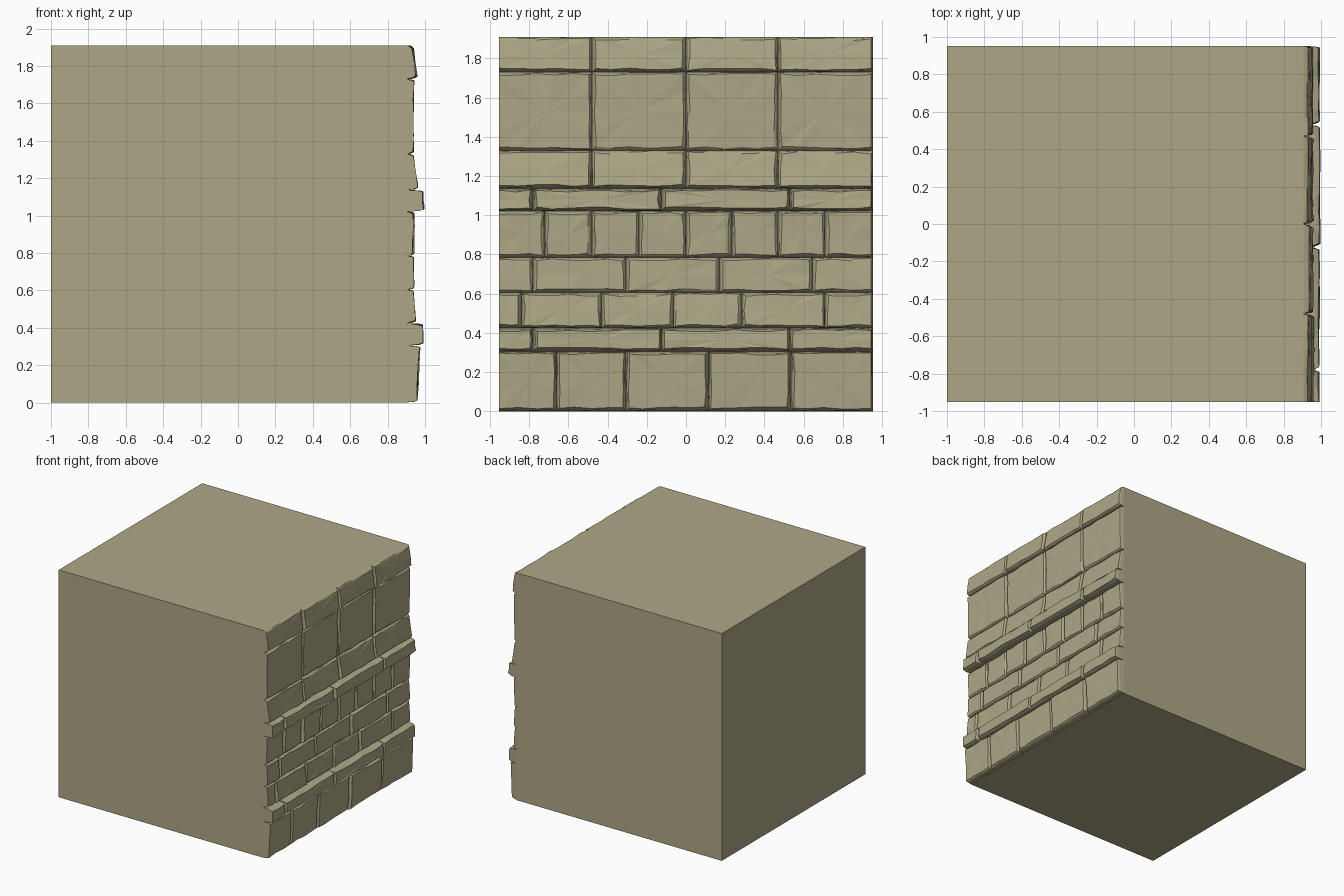
import bpy, bmesh, random

if "Cube" in bpy.data.objects:
    bpy.data.objects.remove(bpy.data.objects["Cube"])
random.seed(7)

stone = bpy.data.materials.new("sandstone")
stone.diffuse_color = (0.42, 0.39, 0.24, 1)
stone.use_nodes = True
stone.node_tree.nodes["Principled BSDF"].inputs["Base Color"].default_value = stone.diffuse_color
BACK, END = 0.905, 0.953   # wall plane and half width


def make_object(name, bm):
    bmesh.ops.recalc_face_normals(bm, faces=bm.faces)
    mesh = bpy.data.meshes.new(name)
    bm.to_mesh(mesh)
    bm.free()
    mesh.materials.append(stone)
    obj = bpy.data.objects.new(name, mesh)
    bpy.context.collection.objects.link(obj)


# Plain solid block
bm = bmesh.new()
bmesh.ops.create_cube(bm, size=1)
for v in bm.verts:
    v.co = ((v.co.x + 0.5) * (BACK + 1) - 1, v.co.y * 2 * END, (v.co.z + 0.5) * 1.91)
make_object("wall_block", bm)


def outline(ny, nz):
    """Unit rectangle perimeter as (u, v) pairs."""
    return ([(i / ny, 0) for i in range(ny)] + [(1, i / nz) for i in range(nz)]
            + [(1 - i / ny, 1) for i in range(ny)] + [(0, 1 - i / nz) for i in range(nz)])


def brick(bm, y0, y1, z0, z1, x_low, x_high):
    """Rough block: base loop on the wall, wavy shoulder loop, smaller wavy face."""
    pts = outline(max(2, round((y1 - y0) / 0.09)), max(2, round((z1 - z0) / 0.09)))
    depth = random.uniform(-0.004, 0.004)
    left_end, right_end = y0 <= -END, y1 >= END
    loops = []
    waves = [random.uniform(-0.006, 0.006) for _ in pts]
    for out, inset in ((0, 0), (0.72, 0.007), (1, 0.016)):
        loop = []
        for (u, v), w in zip(pts, waves):
            wave = w * out
            a = 0 if left_end else inset + wave
            b = inset * 0.6 if right_end else inset + wave
            y = y0 + u * (y1 - y0) + (a if u == 0 else -b if u == 1 else 0)
            z = z0 + v * (z1 - z0)
            if v == 0:
                z += inset + wave
            elif v == 1:
                z -= inset * 0.8 + wave
            top = x_low + (x_high - x_low) * v + depth
            x = BACK + (top - BACK) * out
            if out == 1:
                x += random.uniform(-0.003, 0.003)
            loop.append(bm.verts.new((x, y, z)))
        loops.append(loop)
    n = len(pts)
    for lo, hi in zip(loops, loops[1:]):
        for i in range(n):
            j = (i + 1) % n
            bm.faces.new((lo[i], lo[j], hi[j], hi[i]))
    # Face fan around a centre point
    xm = (x_low + x_high) / 2 + depth
    mid = bm.verts.new((xm, (y0 + y1) / 2, (z0 + z1) / 2))
    for i in range(n):
        bm.faces.new((loops[2][i], loops[2][(i + 1) % n], mid))


# Courses: name, bottom, top, face depth at bottom and top, joint positions
ledge_joints = (-0.78, -0.125, 0.53)
wide_joints = (-0.48, 0.0, 0.47)
courses = [
    ("footing_course", 0.002, 0.305, 0.957, 0.970, (-0.66, -0.305, 0.115, 0.535)),
    ("lower_ledge", 0.305, 0.425, 0.988, 0.985, ledge_joints),
    ("lower_brick_course", 0.425, 0.605, 0.947, 0.935, (-0.84, -0.43, -0.065, 0.285, 0.71)),
    ("upper_brick_course", 0.605, 0.785, 0.940, 0.935, (-0.78, -0.305, 0.17, 0.645)),
    ("square_course", 0.785, 1.022, 0.937, 0.940, (-0.72, -0.48, -0.24, 0.0, 0.235, 0.47, 0.71)),
    ("upper_ledge", 1.022, 1.137, 0.993, 0.987, ledge_joints),
    ("string_course", 1.137, 1.33, 0.960, 0.935, wide_joints),
    ("large_block_course", 1.33, 1.73, 0.935, 0.938, wide_joints),
    ("top_course", 1.73, 1.91, 0.955, 0.935, wide_joints),
]
for name, z0, z1, x_low, x_high, joints in courses:
    bm = bmesh.new()
    edges = (-END, *joints, END)
    for y0, y1 in zip(edges, edges[1:]):
        brick(bm, y0, y1, z0, z1, x_low, x_high)
    make_object(name, bm)
